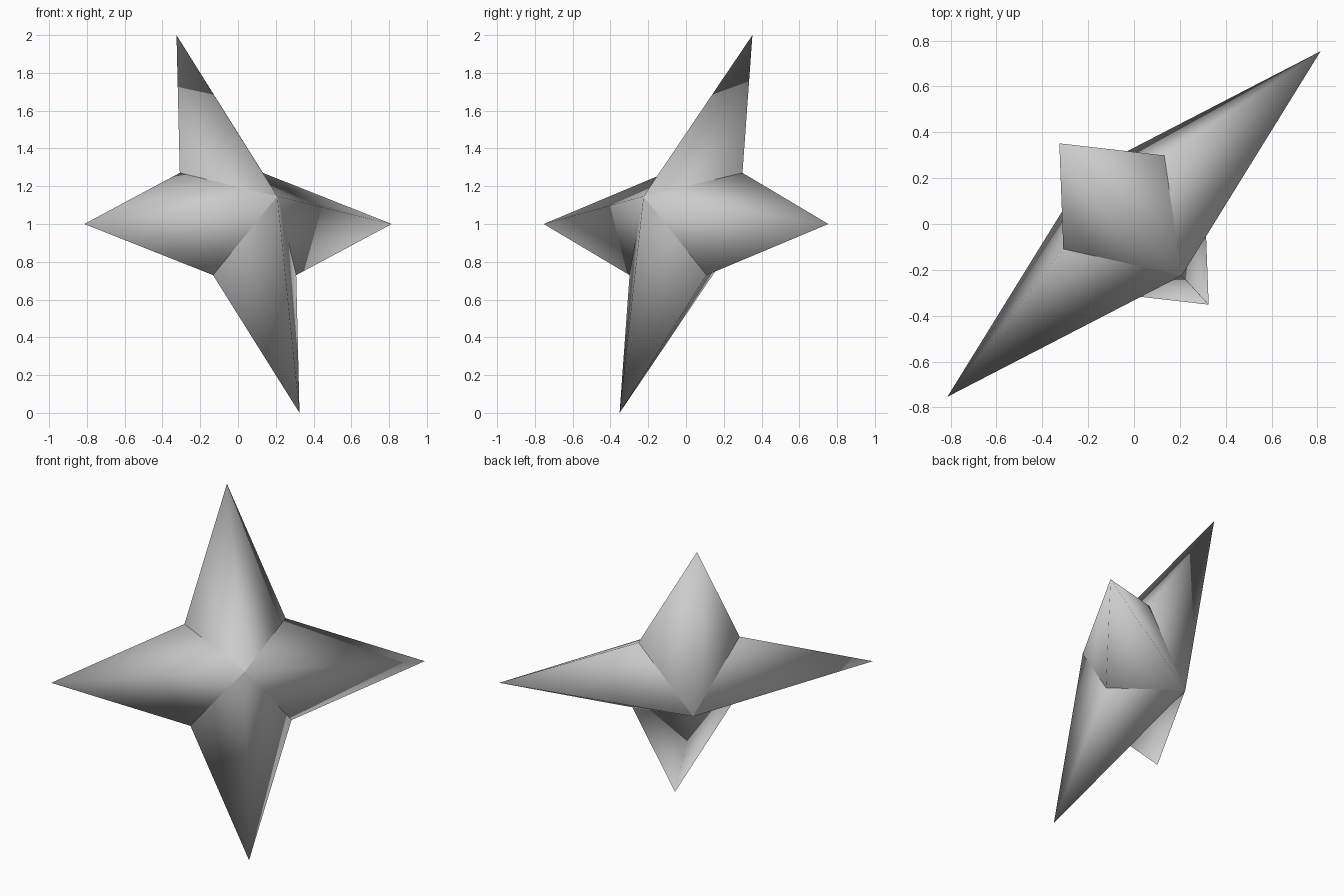
import bpy, bmesh, math
from mathutils import Euler, Matrix, Vector

cube = bpy.data.objects.get("Cube")
if cube:
    bpy.data.objects.remove(cube, do_unlink=True)

REACH = 1.109    # centre to point
NOTCH = 0.30     # notch between points, along both arm axes
DEPTH = 0.34     # half thickness at the hub

steel = bpy.data.materials.new("grey_steel")
steel.use_nodes = True
grey = (0.6, 0.6, 0.6, 1)
steel.diffuse_color = grey
steel.node_tree.nodes["Principled BSDF"].inputs["Base Color"].default_value = grey

# The star stands in the XZ plane, leans back and is turned
lean = Matrix.Rotation(math.radians(-25.6), 4, 'X')
turn = Matrix.Rotation(math.radians(42.8), 4, 'Z')
placement = Matrix.Translation((0, 0, 1)) @ turn @ lean


def add_arm(name, angle):
    """Open four-sided spike from the hub to one point, smooth around its axis."""
    bm = bmesh.new()
    tip = bm.verts.new((0, 0, REACH))
    ring = [bm.verts.new(p) for p in ((0, -DEPTH, 0), (NOTCH, 0, NOTCH),
                                      (0, DEPTH, 0), (-NOTCH, 0, NOTCH))]
    for i in range(4):
        bm.faces.new((ring[i], ring[(i + 1) % 4], tip)).smooth = True
    bm.transform(placement @ Matrix.Rotation(angle, 4, 'Y'))
    mesh = bpy.data.meshes.new(name)
    bm.to_mesh(mesh)
    bm.free()
    mesh.materials.append(steel)
    bpy.context.collection.objects.link(bpy.data.objects.new(name, mesh))


# Four equal arms
for i, name in enumerate(("top_arm", "left_arm", "bottom_arm", "right_arm")):
    add_arm(name, i * math.pi / 2)
